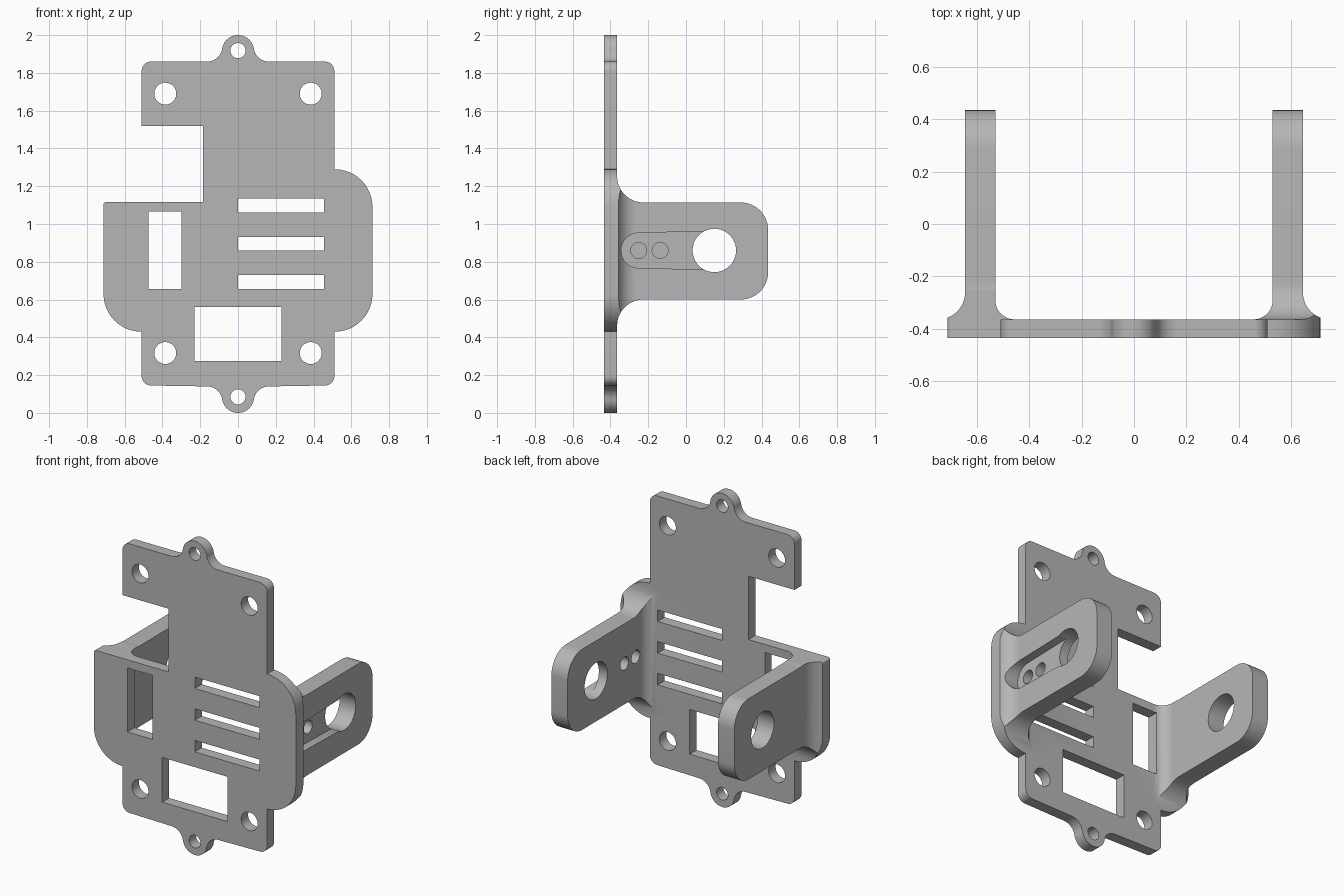
import bpy, bmesh, math
from mathutils import Vector

if "Cube" in bpy.data.objects:
    bpy.data.objects.remove(bpy.data.objects["Cube"])

FRONT, BACK = -0.435, -0.365       # plate faces along y
ARM_IN, ARM_OUT = 0.53, 0.645      # arm faces along x
ARM_Z, ARM_H = 0.857, 0.257        # arm centre height and half height
ARM_END, ARM_R = 0.435, 0.145      # arm tip and its corner radius
HOLE_Y = 0.15

grey = bpy.data.materials.new("grey")
grey.use_nodes = True
grey.diffuse_color = (0.47, 0.47, 0.47, 1)
grey.node_tree.nodes["Principled BSDF"].inputs["Base Color"].default_value = grey.diffuse_color


def loft(name, rings):
    """Solid made by joining equal-length rings of points and capping both ends."""
    bm = bmesh.new()
    loops = [[bm.verts.new(p) for p in ring] for ring in rings]
    for a, b in zip(loops, loops[1:]):
        for i in range(len(a)):
            j = (i + 1) % len(a)
            bm.faces.new((a[i], a[j], b[j], b[i]))
    bm.faces.new(loops[0])
    bm.faces.new(loops[-1])
    bmesh.ops.recalc_face_normals(bm, faces=bm.faces)
    mesh = bpy.data.meshes.new(name)
    bm.to_mesh(mesh)
    bm.free()
    mesh.materials.append(grey)
    obj = bpy.data.objects.new(name, mesh)
    bpy.context.collection.objects.link(obj)
    return obj


def prism(name, outline, axis, start, end):
    """Extrude an outline of (x, z) along y, or of (y, z) along x."""
    place = (lambda p, d: (p[0], d, p[1])) if axis == "y" else (lambda p, d: (d, p[0], p[1]))
    return loft(name, [[place(p, d) for p in outline] for d in (start, end)])


def arc(x, z, r, a0, a1, steps=12):
    angles = [math.radians(a0 + (a1 - a0) * i / steps) for i in range(steps + 1)]
    return [(x + r * math.cos(a), z + r * math.sin(a)) for a in angles]


def circle(x, z, r):
    return arc(x, z, r, 0, 352.5, 47)


def rect(x0, x1, z0, z1):
    return [(x0, z0), (x1, z0), (x1, z1), (x0, z1)]


def corner(prev, here, nxt, r, steps=12):
    """Round off one right-angled corner."""
    h = Vector(here)
    u = (Vector(prev) - h).normalized()
    v = (Vector(nxt) - h).normalized()
    c = h + (u + v) * r
    turns = [math.pi / 2 * i / steps for i in range(steps + 1)]
    return [tuple(c - v * r * math.cos(t) - u * r * math.sin(t)) for t in turns]


def combine(target, tool, operation):
    mod = target.modifiers.new("combine", "BOOLEAN")
    mod.operation = operation
    mod.solver = "EXACT"
    mod.object = tool
    bpy.context.view_layer.objects.active = target
    bpy.ops.object.modifier_apply(modifier=mod.name)
    bpy.data.objects.remove(tool)


# Plate outline: top lug, bottom lug and the two unequal sides
top_lug = (arc(0.163, 1.94, 0.08, -90, -171.3) + arc(0, 1.915, 0.085, 8.7, 171.3, 28)
           + arc(-0.163, 1.94, 0.08, -8.7, -90))
bottom_lug = [(-x, 2 - z) for x, z in top_lug]
left_side = [(0.51, 0.145, 0.05), (0.51, 0.43, 0), (0.712, 0.43, 0.2), (0.712, 1.29, 0.2),
             (0.51, 1.29, 0), (0.51, 1.86, 0.05)]
right_side = [(-0.51, 1.86, 0.05), (-0.51, 1.52, 0), (-0.185, 1.52, 0), (-0.185, 1.117, 0),
              (-0.712, 1.117, 0.015), (-0.712, 0.43, 0.2), (-0.51, 0.43, 0), (-0.51, 0.145, 0.05)]


def round_side(side):
    points = []
    ends = [(0, side[0][1])] + [p[:2] for p in side] + [(0, side[-1][1])]
    for i, (x, z, r) in enumerate(side):
        points += corner(ends[i], (x, z), ends[i + 2], r) if r else [(x, z)]
    return points


outline = bottom_lug + round_side(left_side) + top_lug + round_side(right_side)


# Arms: rectangular sections that flare into the plate and round off at the tip
def flare(y, r):
    d = max(0, min(r, r - (y - BACK)))
    return r - math.sqrt(r * r - d * d)


def arm(name, side):
    depths = [BACK - 0.03] + [BACK + 0.145 * (i / 18) ** 1.5 for i in range(19)]
    depths += [ARM_END - ARM_R + ARM_R * math.sin(math.pi / 2 * i / 12) for i in range(13)]
    rings = []
    for y in depths:
        tip = max(0, y - (ARM_END - ARM_R))
        h = ARM_H + flare(y, 0.14) - (ARM_R - math.sqrt(max(0, ARM_R ** 2 - tip ** 2)))
        x0 = side * (ARM_IN - flare(y, 0.075))
        x1 = side * (ARM_OUT + flare(y, 0.105))
        rings.append([(x, y, z) for x, z in rect(x0, x1, ARM_Z - h, ARM_Z + h)])
    return loft(name, rings)


bracket = prism("mounting_bracket", rect(-0.9, 0.9, -0.2, 2.2), "y", FRONT, BACK)
combine(bracket, arm("left_arm", 1), "UNION")
combine(bracket, arm("right_arm", -1), "UNION")
combine(bracket, prism("plate_trim", outline, "y", -0.6, 0.6), "INTERSECT")

# Plate openings: screw holes, lug holes, windows and vent slots
openings = [circle(x, z, 0.058) for x in (-0.385, 0.385) for z in (0.317, 1.69)]
openings += [circle(0, z, 0.04) for z in (0.085, 1.918)]
openings += [rect(-0.475, -0.3, 0.657, 1.065), rect(-0.23, 0.23, 0.275, 0.56)]
openings += [rect(0, 0.455, z, z + 0.073) for z in (0.657, 0.859, 1.061)]
for shape in openings:
    combine(bracket, prism("plate_opening", shape, "y", -0.6, -0.2), "DIFFERENCE")

# Pivot hole through both arms
combine(bracket, prism("pivot_hole", circle(HOLE_Y, 0.86, 0.115), "x", -0.9, 0.9), "DIFFERENCE")

# Lever recess and two pin holes in the left arm
recess = arc(-0.25, 0.86, 0.093, 90, 270, 24) + [(HOLE_Y, 0.758), (HOLE_Y, 0.962)]
combine(bracket, prism("lever_recess", recess, "x", ARM_OUT - 0.055, 0.9), "DIFFERENCE")
for y in (-0.25, -0.137):
    combine(bracket, prism("pin_hole", circle(y, 0.86, 0.042), "x", 0.4, 0.9), "DIFFERENCE")

bpy.ops.object.select_all(action="DESELECT")
bracket.select_set(True)
bpy.context.view_layer.objects.active = bracket
bpy.ops.object.shade_smooth_by_angle(angle=math.radians(25))
